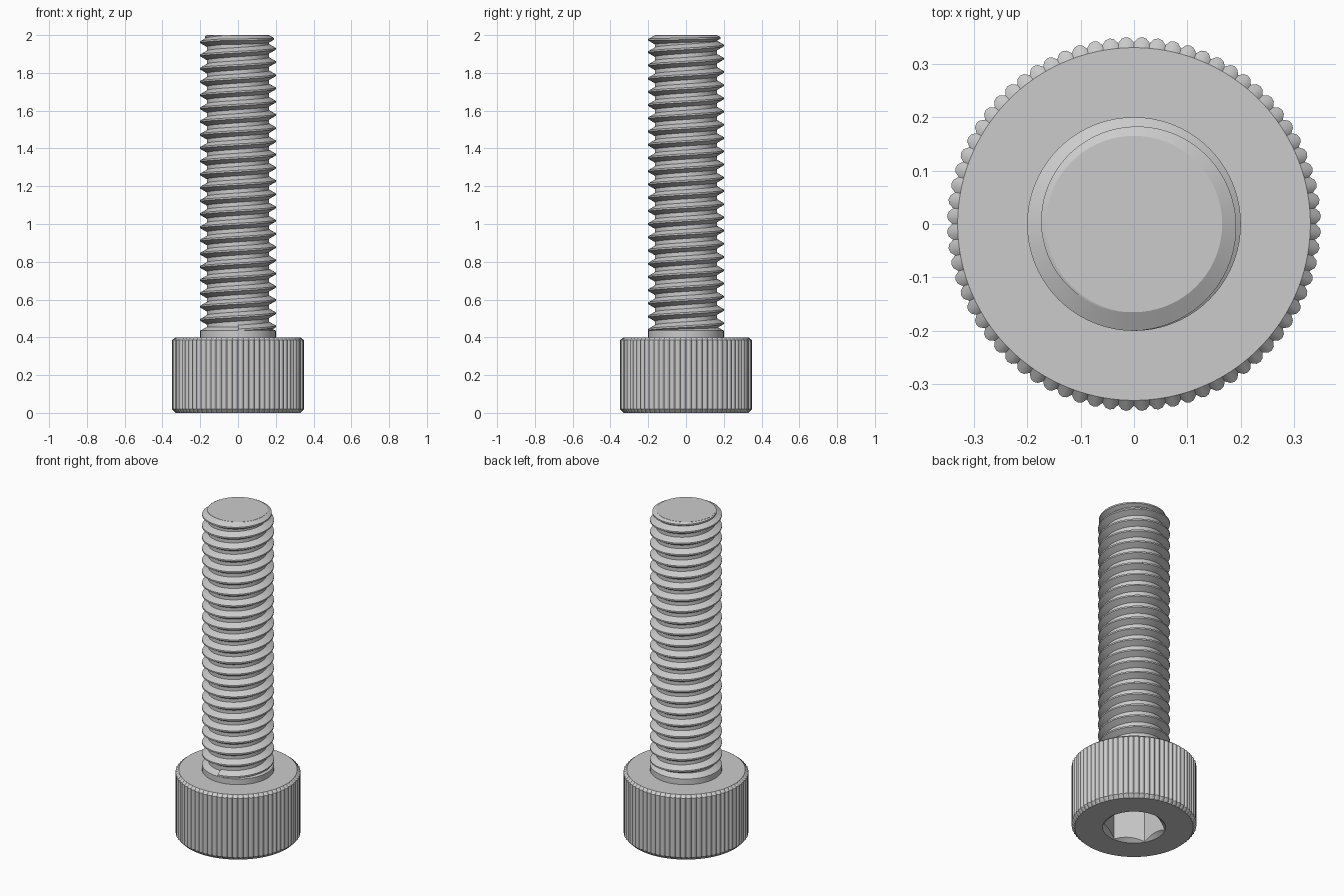
import bpy, bmesh
from math import sin, cos, pi, radians

cube = bpy.data.objects.get("Cube")
if cube:
    bpy.data.objects.remove(cube, do_unlink=True)

steel = bpy.data.materials.new("steel_grey")
steel.use_nodes = True
grey = (0.6, 0.6, 0.6, 1)
steel.diffuse_color = grey
steel.node_tree.nodes["Principled BSDF"].inputs["Base Color"].default_value = grey

SEG = 72
PITCH = 0.07
MAJOR, MINOR = 0.2, 0.165
TOP = 2.0


def ring(bm, count, radius, height):
    """Ring of vertices; radius and height may be functions of the angle."""
    verts = []
    for i in range(count):
        a = 2 * pi * i / count
        r = radius(a) if callable(radius) else radius
        z = height(a) if callable(height) else height
        verts.append(bm.verts.new((r * cos(a), r * sin(a), z)))
    return verts


def bridge(bm, low, high):
    n = len(low)
    for i in range(n):
        j = (i + 1) % n
        bm.faces.new((low[i], low[j], high[j], high[i]))


def finish(bm, name, recalc=True):
    if recalc:
        bmesh.ops.recalc_face_normals(bm, faces=bm.faces)
    mesh = bpy.data.meshes.new(name)
    bm.to_mesh(mesh)
    bm.free()
    obj = bpy.data.objects.new(name, mesh)
    bpy.context.collection.objects.link(obj)
    mesh.materials.append(steel)
    bpy.ops.object.select_all(action='DESELECT')
    obj.select_set(True)
    bpy.context.view_layer.objects.active = obj
    bpy.ops.object.shade_smooth_by_angle(angle=radians(25))
    return obj


# Knurled head with hexagonal socket, as one closed chain of rings
TEETH = 72
COUNT = TEETH * 4
tooth = [0.34, 0.348, 0.35, 0.348]


def knurl(a):
    return tooth[round(a / (2 * pi) * COUNT) % 4]


def hexagon(a):
    return 0.15 / cos((a + pi / 6) % (pi / 3) - pi / 6)


bm = bmesh.new()
chain = [
    ring(bm, COUNT, hexagon, 0.2),
    ring(bm, COUNT, hexagon, lambda a: (0.176 - hexagon(a)) * 0.8),
    ring(bm, COUNT, 0.176, 0),
    ring(bm, COUNT, 0.33, 0),
    ring(bm, COUNT, knurl, 0.02),
    ring(bm, COUNT, knurl, 0.385),
    ring(bm, COUNT, 0.33, 0.4),
]
for low, high in zip(chain, chain[1:]):
    bridge(bm, low, high)
bm.faces.new(chain[0])
bm.faces.new(chain[-1])
finish(bm, "knurled_head")

# Plain shank collar, thread core and flat tip
bm = bmesh.new()
chain = [ring(bm, SEG, r, z) for r, z in
         [(MAJOR, 0.395), (MAJOR, 0.435), (MINOR, 0.455), (MINOR, TOP)]]
for low, high in zip(chain, chain[1:]):
    bridge(bm, low, high)
bm.faces.new(chain[0])
bm.faces.new(chain[-1])
finish(bm, "shank_core")

# Helical thread: right-handed ridge whose last turn tapers into the tip
CREST = PITCH / 8
SLOPE = 0.577
ROOT = MINOR - 0.002
full_end = 1.98                     # crest height where the taper starts
turns = 22
bm = bmesh.new()
rows = []
for k in range(-turns * SEG, SEG + 1):
    a = 1.5 * pi + 2 * pi * k / SEG
    taper = max(0, k / SEG)
    r = MAJOR - (MAJOR - MINOR) * taper
    flank = (r - ROOT) * SLOPE
    z = full_end + PITCH * k / SEG + CREST / 2
    z = min(z, TOP - (r - MINOR) * SLOPE)
    profile = [(ROOT, z - CREST - flank), (r, z - CREST),
               (r, z), (ROOT, min(z + flank, TOP))]
    rows.append([bm.verts.new((p * cos(a), p * sin(a), h)) for p, h in profile])
for here, ahead in zip(rows, rows[1:]):
    for i in range(3):
        bm.faces.new((here[i], ahead[i], ahead[i + 1], here[i + 1]))
bm.faces.new(rows[0])
bm.faces.new(rows[-1])
finish(bm, "screw_thread")
